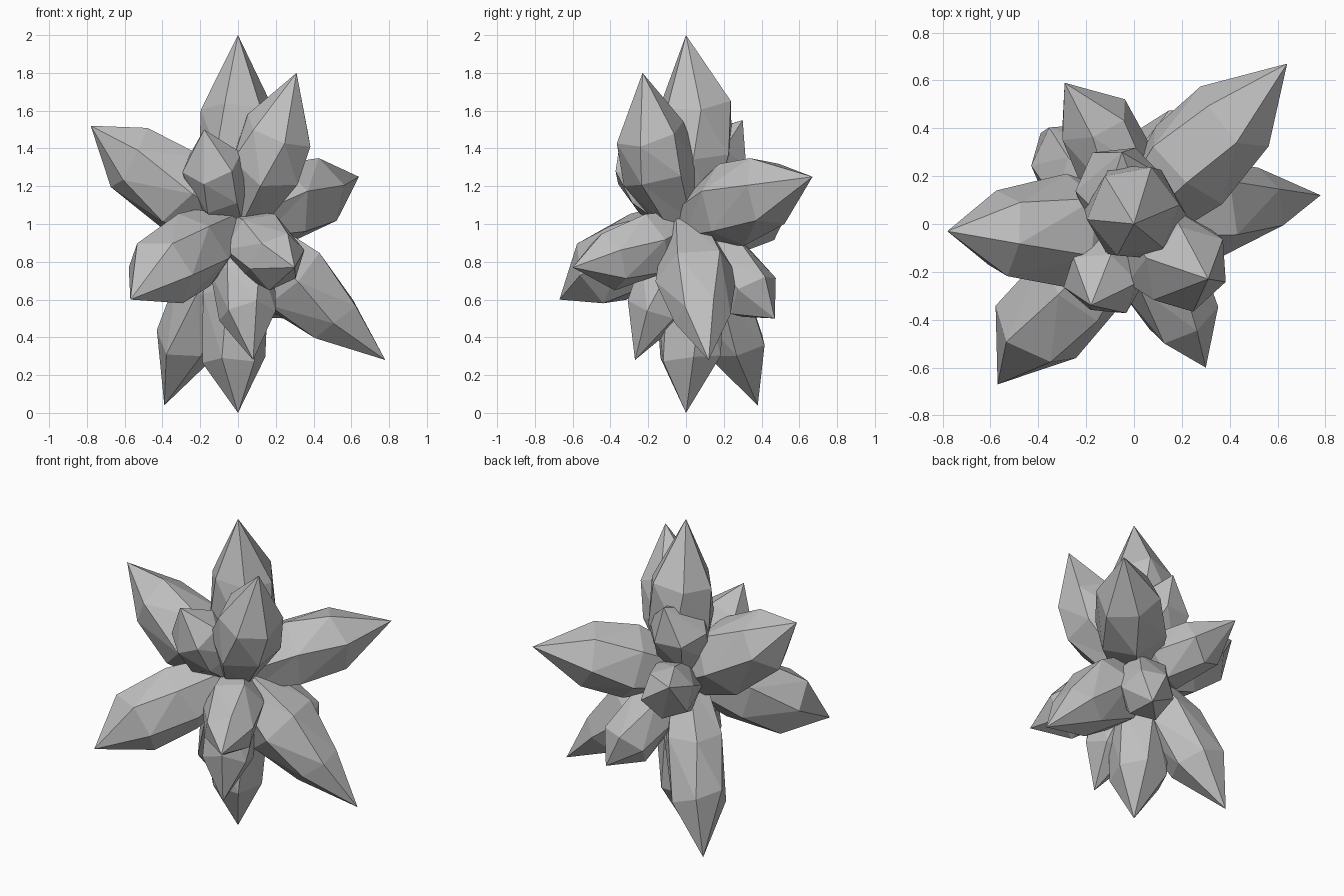
import bpy
import bmesh
import math
import random
from mathutils import Vector

cube = bpy.data.objects.get("Cube")
if cube:
    bpy.data.objects.remove(cube, do_unlink=True)

random.seed(4)
SIDES = 6
CENTRE = Vector((0, 0, 1))

stone = bpy.data.materials.new("grey_stone")
stone.use_nodes = True
grey = (0.52, 0.52, 0.52, 1)
stone.diffuse_color = grey
stone.node_tree.nodes["Principled BSDF"].inputs["Base Color"].default_value = grey


def add_crystal(name, tip, corner, belly, shoulder, reach, lean=(0, 0, 0)):
    """Pointed crystal: root, belly, shoulder and tip; one shoulder edge faces the corner."""
    tip, lean = Vector(tip), Vector(lean)
    axis = tip - CENTRE
    frame = axis.to_track_quat("Z", "Y")
    facing = frame.inverted() @ (Vector(corner) - CENTRE - lean)
    turn = math.atan2(facing.y, facing.x)
    bm = bmesh.new()

    def ring(fraction, radius, twist, offset):
        verts = []
        for i in range(SIDES):
            angle = math.tau * i / SIDES + turn + math.radians(twist)
            r = radius * random.uniform(0.97, 1.06)
            slide = axis.length * random.uniform(-0.03, 0.03)
            local = Vector((r * math.cos(angle), r * math.sin(angle), slide))
            verts.append(bm.verts.new(CENTRE + axis * fraction + offset + frame @ local))
        return verts

    rings = [ring(0.05, belly * 0.6, -12, lean * 0.5),
             ring(0.36, belly, -12, lean),
             ring(reach, shoulder, 0, lean)]
    point = bm.verts.new(tip)
    bm.faces.new(list(reversed(rings[0])))
    for i in range(SIDES):
        j = (i + 1) % SIDES
        for low, high in zip(rings, rings[1:]):
            bm.faces.new((low[i], low[j], high[i]))
            bm.faces.new((low[j], high[j], high[i]))
        bm.faces.new((rings[-1][i], rings[-1][j], point))
    bmesh.ops.recalc_face_normals(bm, faces=bm.faces)
    mesh = bpy.data.meshes.new(name)
    bm.to_mesh(mesh)
    bm.free()
    mesh.materials.append(stone)
    bpy.context.collection.objects.link(bpy.data.objects.new(name, mesh))


# Vertical crystals
add_crystal("top_crystal", (0, 0, 2), (-0.19, 0.02, 1.6), 0.21, 0.19, 0.63, (0, 0.05, 0))
add_crystal("bottom_crystal", (0, 0, 0), (-0.18, 0, 0.3), 0.18, 0.17, 0.72, (-0.02, 0.02, 0))

# Upper crystals
add_crystal("upper_front_left_crystal", (0.31, -0.23, 1.8), (0.37, -0.25, 1.5),
            0.21, 0.19, 0.64, (0.03, -0.05, -0.01))
add_crystal("upper_front_right_crystal", (-0.18, -0.34, 1.5), (-0.3, -0.28, 1.3),
            0.17, 0.16, 0.68, (-0.02, -0.02, -0.02))
add_crystal("upper_right_crystal", (-0.78, -0.03, 1.52), (-0.67, 0, 1.19),
            0.23, 0.18, 0.72, (0, -0.02, -0.03))
add_crystal("upper_back_left_crystal", (0.64, 0.67, 1.25), (0.55, 0.31, 1.2),
            0.22, 0.19, 0.66, (0, 0, 0.01))
add_crystal("upper_back_crystal", (-0.05, 0.3, 1.55), (0, 0.33, 1.35),
            0.18, 0.18, 0.7, (-0.03, -0.04, 0))
add_crystal("back_right_crystal", (-0.29, 0.59, 1.2), (-0.15, 0.47, 0.89),
            0.17, 0.16, 0.72, (0.04, 0, -0.07))

# Lower crystals
add_crystal("lower_left_crystal", (0.78, 0.12, 0.28), (0.62, 0.15, 0.6),
            0.22, 0.15, 0.67, (-0.01, 0.01, -0.02))
add_crystal("lower_front_right_crystal", (-0.57, -0.67, 0.6), (-0.57, -0.3, 0.79),
            0.21, 0.2, 0.69, (-0.02, 0, 0.02))
add_crystal("lower_front_left_crystal", (0.3, -0.6, 0.77), (0.33, -0.3, 0.88),
            0.18, 0.16, 0.7, (0, 0.02, -0.03))
add_crystal("lower_front_crystal", (0.08, -0.27, 0.28), (0.19, -0.2, 0.55), 0.17, 0.15, 0.65)
add_crystal("lower_back_right_crystal", (-0.39, 0.38, 0.04), (-0.43, 0.25, 0.42),
            0.18, 0.17, 0.66, (-0.02, 0.01, -0.01))
add_crystal("lower_back_left_crystal", (0.25, 0.47, 0.5), (0.14, 0.48, 0.73), 0.17, 0.16, 0.74)
